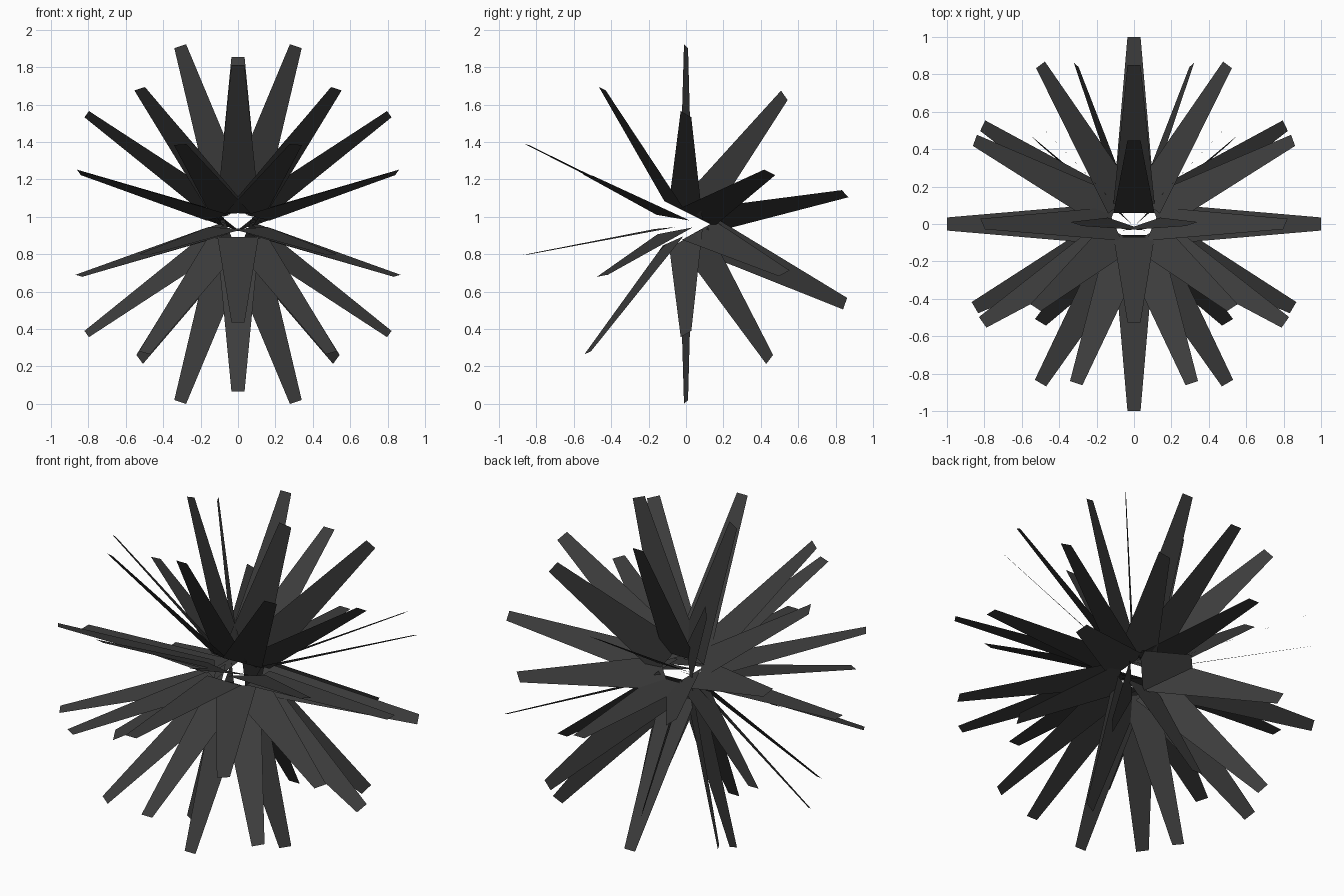
import bpy
from math import sin, cos, pi, sqrt
from mathutils import Vector, Quaternion

if "Cube" in bpy.data.objects:
    bpy.data.objects.remove(bpy.data.objects["Cube"])

CENTRE = Vector((0, 0, 0.961))
BASE_R, TIP_R = 0.13, 1.0      # distance of the blade ends from the centre
BASE_W, TIP_W = 0.11, 0.035    # half widths
FORWARD = Vector((0, -1, 0))

# One flat tapered blade pointing forward, shared by all copies
blade = bpy.data.meshes.new("blade")
blade.from_pydata([(-BASE_W, -BASE_R, 0), (-TIP_W, -TIP_R, 0),
                   (TIP_W, -TIP_R, 0), (BASE_W, -BASE_R, 0)], [], [(0, 1, 2, 3)])

# Dark charcoal colour
charcoal = bpy.data.materials.new("charcoal")
charcoal.diffuse_color = (0.045, 0.045, 0.045, 1)
charcoal.use_nodes = True
charcoal.node_tree.nodes["Principled BSDF"].inputs["Base Color"].default_value = charcoal.diffuse_color
blade.materials.append(charcoal)


def ring(y, count, start):
    """Unit directions evenly spread around the y axis."""
    r = sqrt(1 - y * y)
    return [Vector((r * sin(start + 2 * pi * i / count), y,
                    r * cos(start + 2 * pi * i / count))) for i in range(count)]


# 42 directions: icosahedron corners and edge midpoints, with y as five-fold axis
directions = [Vector((0, -1, 0)), Vector((0, 1, 0))] + ring(0, 10, pi / 10)
for side in (1, -1):
    up = 0 if side > 0 else pi
    directions += ring(side * 0.4472, 5, up)
    directions += ring(side * 0.8507, 5, up)
    directions += ring(side * 0.5257, 5, up + pi)

# Turn each blade by the shortest arc from forward
for i, d in enumerate(directions):
    ob = bpy.data.objects.new(f"blade_{i + 1:02d}", blade)
    ob.rotation_mode = 'QUATERNION'
    if d.y > 0.999:
        ob.rotation_quaternion = Quaternion((1, 0, 0), pi)
    else:
        ob.rotation_quaternion = FORWARD.rotation_difference(d)
    ob.location = CENTRE
    bpy.context.collection.objects.link(ob)
